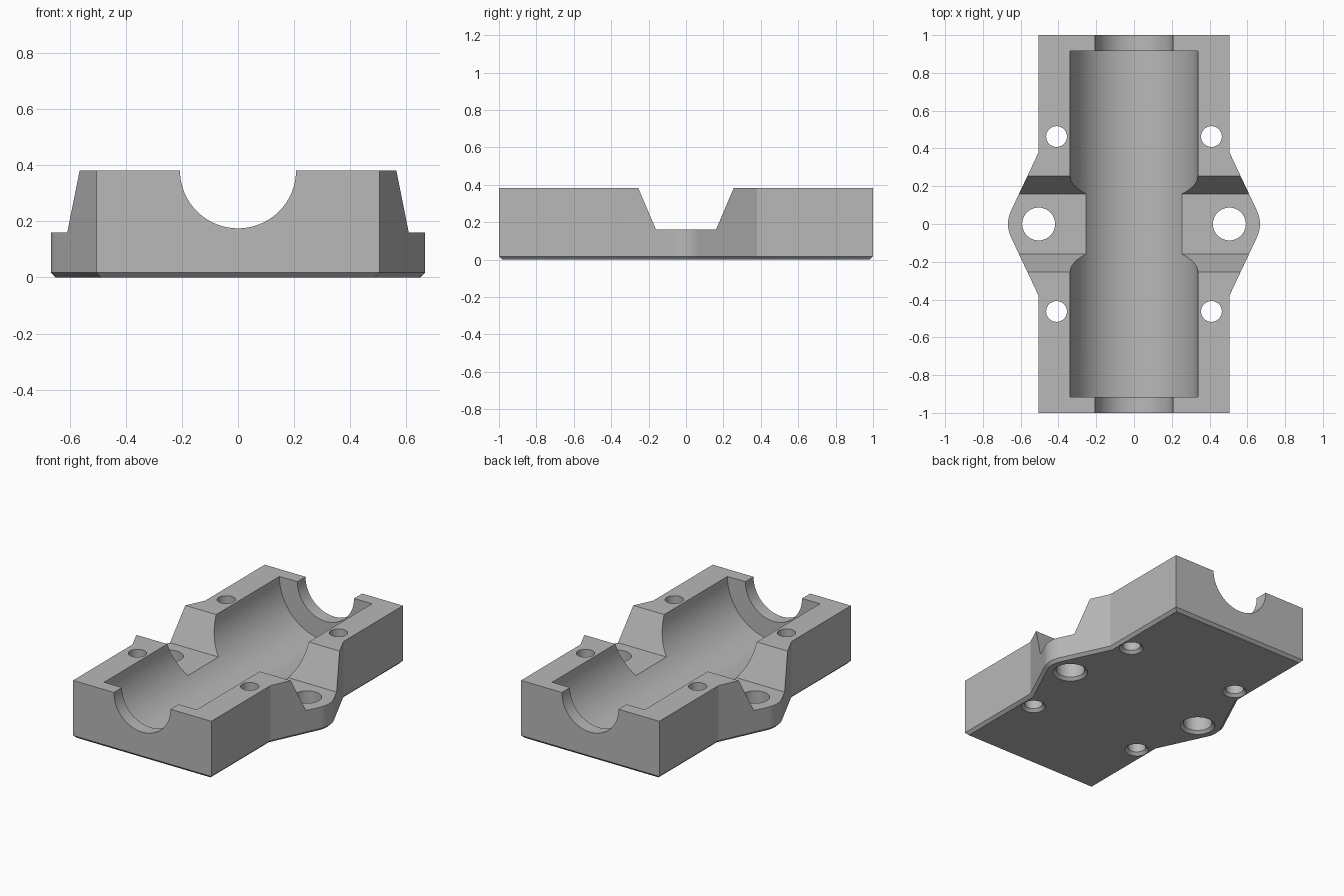
import bpy, bmesh, math
from mathutils import Matrix

cube = bpy.data.objects.get("Cube")
if cube:
    bpy.data.objects.remove(cube, do_unlink=True)

HEIGHT, CHAMFER, LEDGE = 0.382, 0.018, 0.16
HALF_WIDTH, EAR_RADIUS, SHOULDER = 0.505, 0.162, 0.38

grey = bpy.data.materials.new("plain grey")
grey.use_nodes = True
grey.diffuse_color = (0.48, 0.48, 0.48, 1)
grey.node_tree.nodes["Principled BSDF"].inputs["Base Color"].default_value = grey.diffuse_color


def to_object(name, bm):
    bmesh.ops.recalc_face_normals(bm, faces=bm.faces)
    mesh = bpy.data.meshes.new(name)
    bm.to_mesh(mesh)
    bm.free()
    mesh.materials.append(grey)
    obj = bpy.data.objects.new(name, mesh)
    bpy.context.collection.objects.link(obj)
    return obj


def extrude(bm, points, vector):
    face = bm.faces.new([bm.verts.new(p) for p in points])
    result = bmesh.ops.extrude_face_region(bm, geom=[face], use_keep_orig=True)
    verts = [v for v in result["geom"] if isinstance(v, bmesh.types.BMVert)]
    bmesh.ops.translate(bm, verts=verts, vec=vector)
    return face


def cut(target, name, bm):
    cutter = to_object(name, bm)
    cutter.hide_render = True
    mod = target.modifiers.new(name, "BOOLEAN")
    mod.operation, mod.solver, mod.object = "DIFFERENCE", "EXACT", cutter
    bpy.ops.object.modifier_apply(modifier=mod.name)
    bpy.data.objects.remove(cutter, do_unlink=True)


# Block outline: straight ends, sloped shoulders tangent to the round ears
tangent = math.asin(EAR_RADIUS / SHOULDER)
ear = [(HALF_WIDTH + EAR_RADIUS * math.cos(a), EAR_RADIUS * math.sin(a))
       for a in (tangent * (i / 8 - 1) for i in range(17))]
side = [(HALF_WIDTH, -1), (HALF_WIDTH, -SHOULDER), *ear, (HALF_WIDTH, SHOULDER), (HALF_WIDTH, 1)]
outline = side + [(-x, -y) for x, y in side]

# Block body with a chamfered underside
bm = bmesh.new()
bottom = extrude(bm, [(x, y, CHAMFER) for x, y in outline], (0, 0, HEIGHT - CHAMFER))
bmesh.ops.inset_individual(bm, faces=[bottom], thickness=CHAMFER, use_even_offset=True)
for v in bottom.verts:
    v.co.z = 0
block = to_object("bearing_block", bm)
bpy.context.view_layer.objects.active = block
block.select_set(True)

# Sloped notch across the middle
bm = bmesh.new()
slope = (0.255 - 0.16) / (HEIGHT - LEDGE)
top = 0.255 + slope * 0.2
profile = [(-0.16, LEDGE), (0.16, LEDGE), (top, HEIGHT + 0.2), (-top, HEIGHT + 0.2)]
extrude(bm, [(-1, y, z) for y, z in profile], (2, 0, 0))
cut(block, "notch_cutter", bm)

# Long cradle bore and the narrower shaft bore through both ends
for name, radius, length in (("cradle_cutter", 0.338, 1.83), ("shaft_cutter", 0.207, 2.4)):
    bm = bmesh.new()
    bmesh.ops.create_cone(bm, cap_ends=True, segments=96, radius1=radius, radius2=radius, depth=length,
                          matrix=Matrix.Translation((0, 0, HEIGHT)) @ Matrix.Rotation(math.pi / 2, 4, "X"))
    cut(block, name, bm)

# Bolt holes, countersunk from below
bm = bmesh.new()
holes = [(s * HALF_WIDTH, 0, 0.087) for s in (-1, 1)]
holes += [(sx * 0.41, sy * 0.463, 0.055) for sx in (-1, 1) for sy in (-1, 1)]
for x, y, r in holes:
    rings = [(r + 2 * CHAMFER, -CHAMFER), (r, CHAMFER), (r, 0.6)]
    loops = [[bm.verts.new((x + q * math.cos(i * math.tau / 40), y + q * math.sin(i * math.tau / 40), z))
              for i in range(40)] for q, z in rings]
    for a, b in zip(loops, loops[1:]):
        for i in range(40):
            bm.faces.new((a[i - 1], a[i], b[i], b[i - 1]))
    bm.faces.new(loops[0])
    bm.faces.new(loops[-1])
cut(block, "hole_cutter", bm)

bpy.ops.object.shade_smooth_by_angle(angle=math.radians(25))
